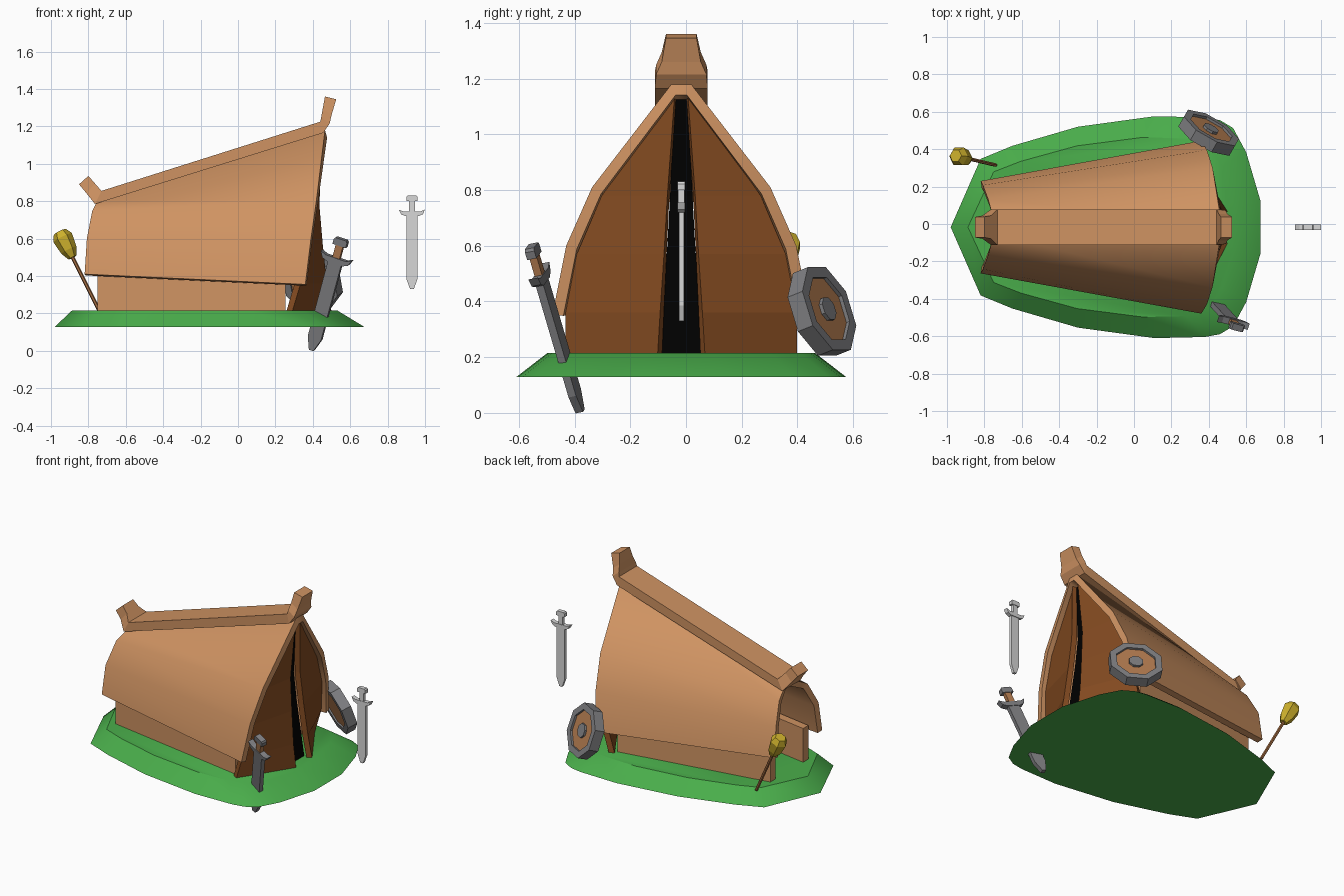
import bpy, math
from mathutils import Matrix, Vector

if "Cube" in bpy.data.objects:
    bpy.data.objects.remove(bpy.data.objects["Cube"], do_unlink=True)

MID = -0.017  # y of the hut's mirror plane


def material(name, r, g, b):
    m = bpy.data.materials.new(name)
    m.use_nodes = True
    m.diffuse_color = (r, g, b, 1)
    bsdf = m.node_tree.nodes["Principled BSDF"]
    bsdf.inputs["Base Color"].default_value = (r, g, b, 1)
    bsdf.inputs["Roughness"].default_value = 0.8
    return m


TAN = material("tan_timber", 0.62, 0.29, 0.122)
BROWN = material("dark_brown_hide", 0.23, 0.07, 0.015)
GREEN = material("grass_green", 0.068, 0.42, 0.07)
BLACK = material("black_opening", 0, 0, 0)
STEEL = material("dark_steel", 0.21, 0.21, 0.22)
SILVER = material("light_silver", 0.68, 0.68, 0.68)
WOOD = material("mid_wood", 0.45, 0.2, 0.08)
STICK = material("stick_wood", 0.38, 0.155, 0.055)
GOLD = material("gold", 0.6, 0.43, 0.025)


def build(name, verts, faces, mat, matrix=None, smooth=None, thick=0):
    me = bpy.data.meshes.new(name)
    me.from_pydata([tuple(v) for v in verts], [], faces)
    if matrix:
        me.transform(matrix)
    me.materials.append(mat)
    ob = bpy.data.objects.new(name, me)
    bpy.context.collection.objects.link(ob)
    bpy.ops.object.select_all(action='DESELECT')
    ob.select_set(True)
    bpy.context.view_layer.objects.active = ob
    if thick:
        # open sheets grow inward, away from their outer face
        mod = ob.modifiers.new("thickness", 'SOLIDIFY')
        mod.thickness = thick
        mod.offset = -1
        mod.use_even_offset = True
        bpy.ops.object.modifier_apply(modifier=mod.name)
    else:
        bpy.ops.object.mode_set(mode='EDIT')
        bpy.ops.mesh.select_all(action='SELECT')
        bpy.ops.mesh.normals_make_consistent(inside=False)
        bpy.ops.object.mode_set(mode='OBJECT')
    if smooth:
        bpy.ops.object.shade_smooth_by_angle(angle=math.radians(smooth))
    return ob


def loft(name, rings, mat, closed=True, caps=True, loop=False, **kw):
    """Skin a list of equal-length rings of points."""
    n, count = len(rings[0]), len(rings)
    verts = [p for r in rings for p in r]
    faces = []
    for i in range(count if loop else count - 1):
        a, b = i * n, (i + 1) % count * n
        for j in range(n if closed else n - 1):
            k = (j + 1) % n
            faces.append((a + j, a + k, b + k, b + j))
    if caps and closed:
        faces += [tuple(range(n))[::-1], tuple(range((count - 1) * n, count * n))]
    return build(name, verts, faces, mat, **kw)


def ring(n, r, z):
    return [(r * math.cos(math.tau * (i + 0.5) / n), r * math.sin(math.tau * (i + 0.5) / n), z)
            for i in range(n)]


def turned(name, n, profile, mat, matrix, **kw):
    return loft(name, [ring(n, r, z) for r, z in profile], mat, matrix=matrix, **kw)


def prism(name, outline, half, mat, matrix):
    return loft(name, [[(x, y, z) for x, z in outline] for y in (-half, half)], mat, matrix=matrix)


def frame(origin, z_axis, x_hint, scale=1):
    z = Vector(z_axis).normalized()
    y = z.cross(Vector(x_hint)).normalized()
    x = y.cross(z)
    rot = Matrix((x, y, z)).transposed().to_4x4()
    return Matrix.Translation(origin) @ rot @ Matrix.Scale(scale, 4)


# Grass mound
half = [(-0.82, 0.365), (-0.65, 0.435), (-0.3, 0.537), (0.11, 0.593), (0.38, 0.587),
        (0.46, 0.572), (0.53, 0.53), (0.6, 0.4), (0.675, 0.145)]
outline = [(-0.98, 0)] + half + [(x, -y) for x, y in reversed(half)]
loft("grass_mound", [[(x, y + MID, 0.128) for x, y in outline],
                     [(-0.18 + (x + 0.155) * 0.858, y * 0.81 + MID, 0.215) for x, y in outline]],
     GREEN, smooth=35)


# Roof shell: half profiles (x, half width, z) from ridge to eave
def arch(pts):
    return ([(x, MID - w, z) for x, w, z in reversed(pts)] + [(x, MID + w, z) for x, w, z in pts])


front = [(0.465, 0.035, 1.18), (0.42, 0.32, 0.81), (0.39, 0.413, 0.6), (0.36, 0.462, 0.355)]
back = [(-0.75, 0.04, 0.805), (-0.78, 0.15, 0.745), (-0.808, 0.225, 0.6), (-0.82, 0.247, 0.41)]
loft("roof", [arch(front), arch(back)], TAN, closed=False, smooth=55, thick=0.04)

# Ridge beam with upturned, tapering ends: lower x z, upper x z, half width
beam = [(-0.85, 0.89, -0.8, 0.935, 0.055), (-0.81, 0.842, -0.765, 0.895, 0.062),
        (-0.765, 0.785, -0.73, 0.855, 0.095), (0.455, 1.165, 0.44, 1.225, 0.095),
        (0.49, 1.215, 0.445, 1.25, 0.09), (0.5, 1.26, 0.453, 1.295, 0.07),
        (0.525, 1.345, 0.465, 1.36, 0.055)]
loft("ridge_beam", [[(a, MID - w, b), (a, MID + w, b), (c, MID + w, d), (c, MID - w, d)]
                    for a, b, c, d, w in beam], TAN)

# Side walls and entrance flaps
flap_outer = [(0.29, 0.415, 0.21), (0.335, 0.415, 0.36), (0.37, 0.375, 0.57),
              (0.395, 0.285, 0.78), (0.44, 0.035, 1.13)]
flap_inner = [(0.5, 0.085, 0.21), (0.475, 0.076, 0.36), (0.453, 0.062, 0.57),
              (0.435, 0.05, 0.78), (0.452, 0.024, 1.14)]
for side, label in ((1, "left"), (-1, "right")):
    loft(label + "_wall", [[(x, MID + side * y, z) for y, z in
                            ((w, 0.2), (w, 0.44), (w - 0.055, 0.44), (w - 0.055, 0.2))]
                           for x, w in ((-0.75, 0.2), (0.255, 0.375))], TAN)
    rows = [[(x, MID + side * y, z) for x, y, z in edge] for edge in (flap_outer, flap_inner)]
    loft(label + "_flap", rows[::side], BROWN, closed=False, thick=0.035)

# Dark gap between the flaps
loft("dark_opening", [[(x, MID + s * w, z) for x, s in ((f, -1), (f, 1), (f - 0.01, 1), (f - 0.01, -1))]
                      for f, w, z in ((0.445, 0.08, 0.212), (0.408, 0.05, 0.6),
                                      (0.395, 0.04, 0.78), (0.425, 0.025, 1.135))],
     BLACK)


# Swords: local x is width, z runs from tip to pommel
def mirrored(pts):
    return pts + [(-x, z) for x, z in reversed(pts)]


def sword(name, matrix, metal, grip, fat):
    prism(name + "_blade", mirrored([(0.01, 0), (0.03, 0.055), (0.03, 0.4)]), 0.009 * fat, metal, matrix)
    prism(name + "_guard", mirrored([(0.035, 0.39), (0.058, 0.4), (0.07, 0.425), (0.045, 0.415)]),
          0.014, metal, matrix)
    prism(name + "_grip", mirrored([(0.016, 0.41), (0.016, 0.475)]), 0.011, grip, matrix)
    prism(name + "_pommel", mirrored([(0.03, 0.47), (0.03, 0.492), (0.024, 0.5)]), 0.014, metal, matrix)


sword("upright_sword", frame((0.93, MID, 0.33), (0, 0, 1), (1, 0, 0)), SILVER, SILVER, 1)
sword("leaning_sword", frame((0.395, -0.38, 0.005), (0.16, -0.175, 0.595), (0.16, -0.04, -0.06), 1.28),
      STEEL, WOOD, 1.25)

# Octagonal shield leaning on the eave
lean = frame((0.4, 0.49, 0.365), (0.47, 0.82, 0.33), (0.87, -0.5, 0))
turned("shield_rim", 8, [(0.17, -0.035), (0.17, 0.03), (0.128, 0.03), (0.128, -0.035)],
       STEEL, lean, caps=False, loop=True)
turned("shield_face", 8, [(0.13, -0.025), (0.13, 0.016)], WOOD, lean)
turned("shield_boss", 8, [(0.045, 0.01), (0.045, 0.03)], STEEL, lean)

# Torch stuck in the ground
torch = frame((-0.74, 0.315, 0.21), (-0.2, 0.047, 0.4), (0, 1, 0))
turned("torch_stick", 6, [(0.01, 0), (0.01, 0.36)], STICK, torch)
turned("torch_head", 6, [(0.024, 0.325), (0.045, 0.37), (0.055, 0.445), (0.035, 0.48)], GOLD, torch)
